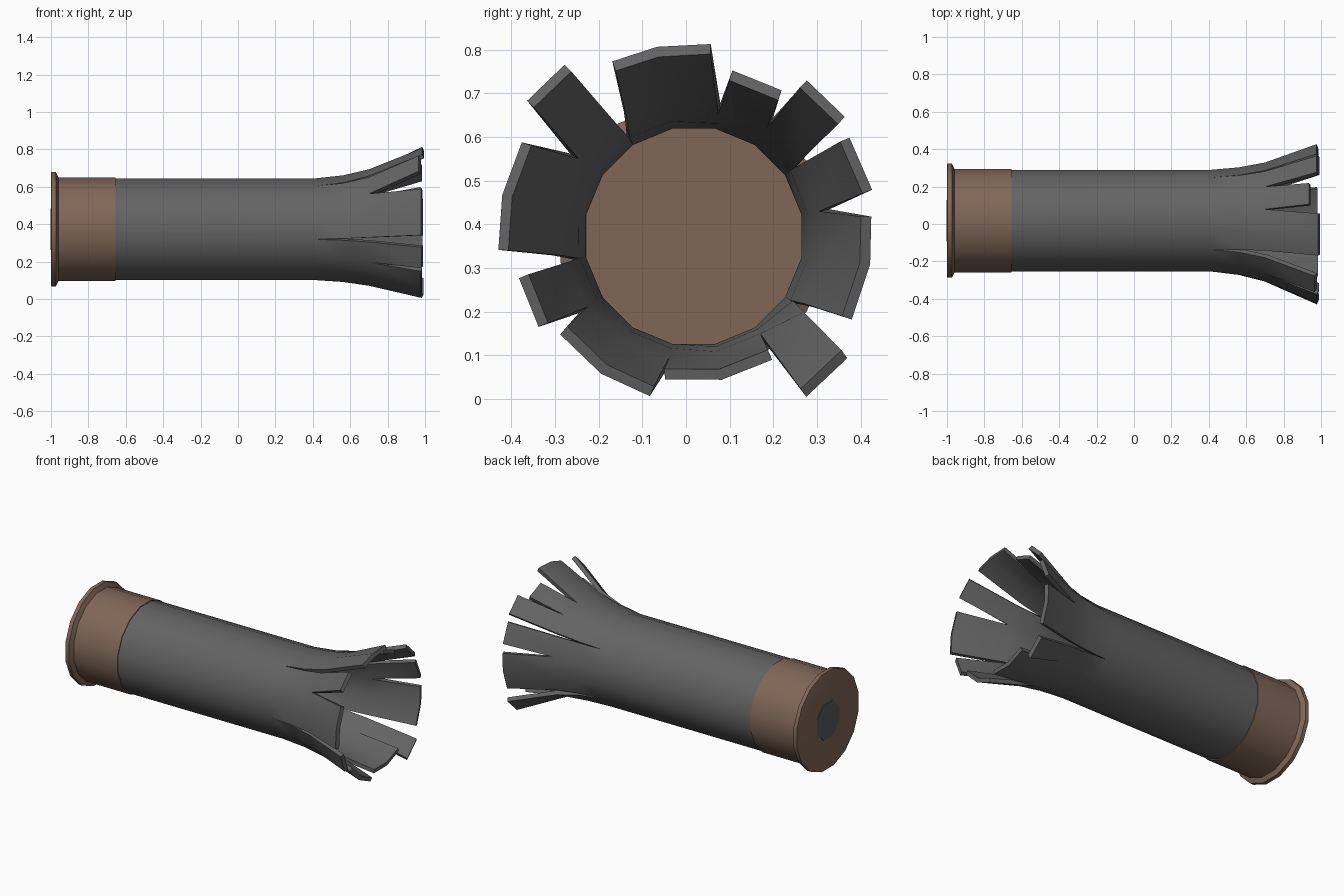
import bpy, bmesh, math
from math import sin, cos, radians

if "Cube" in bpy.data.objects:
    bpy.data.objects.remove(bpy.data.objects["Cube"])

CY, CZ, N = 0.018, 0.373, 16
STEP = 360 / N


def material(name, rgb):
    m = bpy.data.materials.new(name)
    m.diffuse_color = (*rgb, 1)
    m.use_nodes = True
    m.node_tree.nodes["Principled BSDF"].inputs["Base Color"].default_value = m.diffuse_color
    return m


GREY = material("grey plastic", (0.125, 0.125, 0.125))
BRASS = material("dull brass", (0.215, 0.135, 0.095))
DARK = material("dark steel", (0.10, 0.105, 0.11))


def point(x, r, deg):
    return (x, CY + r * cos(radians(deg)), CZ + r * sin(radians(deg)))


def finish(bm, name, mat, angle=35):
    bmesh.ops.recalc_face_normals(bm, faces=bm.faces)
    me = bpy.data.meshes.new(name)
    bm.to_mesh(me)
    bm.free()
    ob = bpy.data.objects.new(name, me)
    bpy.context.collection.objects.link(ob)
    me.materials.append(mat)
    bpy.ops.object.select_all(action='DESELECT')
    ob.select_set(True)
    bpy.context.view_layer.objects.active = ob
    bpy.ops.object.shade_smooth_by_angle(angle=radians(angle))
    return ob


def lathe(name, profile, mat, sides=N):
    """Closed turned part along x from (x, radius) pairs."""
    bm = bmesh.new()
    rings = [[bm.verts.new(point(x, r, (k + .5) * 360 / sides)) for k in range(sides)]
             for x, r in profile]
    for a, b in zip(rings, rings[1:]):
        for k in range(sides):
            j = (k + 1) % sides
            bm.faces.new((a[k], a[j], b[j], b[k]))
    bm.faces.new(rings[0])
    bm.faces.new(rings[-1])
    return finish(bm, name, mat)


# Brass head with rim, and primer plate in its base
lathe("brass_head", [(-1, .305), (-.998, .311), (-.974, .311), (-.96, .282), (-.655, .282),
                     (-.655, .27)], BRASS)
lathe("primer", [(-1.002, .12), (-.99, .12)], DARK, 8)

# Burst petals, counter-clockwise from the first split:
# (end angles of the columns, end radius, end x)
PETALS = [
    ((-27.8, -9.1, 6.3), .409, .978),
    ((14.6, 32.3), .422, .975),
    ((38.3, 54.1), .441, .975),
    ((59, 76.9), .390, .935),
    ((85, 101, 115), .442, .985),
    ((127, 140.9), .492, .965),
    ((151.4, 167.9, 184), .449, .978),
    ((193.5, 210.3), .412, .98),
    ((216.3, 236, 254.6), .380, .978),
    ((258.6, 281, 302.3), .335, .978),
    ((305, 321.5), .449, .982),
]
SLITS = (1.5, 5.5, 8.5, 14.5)   # deep splits, in sixteenths of a turn
R0, X0, X1, X2 = .277, .41, .56, .70

bm = bmesh.new()
cache = {}


def vert(key, x, r, deg):
    if key not in cache:
        cache[key] = bm.verts.new(point(x, r, deg))
    return cache[key]


col = -1.5
for p, (angles, r_end, x_end) in enumerate(PETALS):
    columns = []
    last = len(angles) - 1
    for i, end in enumerate(angles):
        c = (col + i) % N
        base = (col + i) * STEP
        split = i in (0, last) and c in SLITS
        tag = p if split else None
        grow = r_end - R0
        turn = (end - base) if split else 0
        columns.append([
            vert((0, c), -.97, R0, base),
            vert((1, c), X0, R0, base),
            vert((2, c, tag), X1, R0 + .10 * grow, base + .2 * turn),
            vert((3, c, tag), X2, R0 + .30 * grow, base + .5 * turn),
            vert((4, c, p), x_end, r_end, end)])
    for a, b in zip(columns, columns[1:]):
        for k in range(4):
            bm.faces.new((a[k], b[k], b[k + 1], a[k + 1]))
    col += last
# Closed bottom of the tube
bm.faces.new([cache[(0, (k + .5) % N)] for k in range(N)])
tube = finish(bm, "burst_tube", GREY)
# Make sure normals point away from the axis, then thicken inwards
f = tube.data.polygons[0]
if f.normal.y * (f.center.y - CY) + f.normal.z * (f.center.z - CZ) < 0:
    tube.data.flip_normals()
wall = tube.modifiers.new("wall", 'SOLIDIFY')
wall.thickness = .025
wall.offset = -1
wall.use_even_offset = True
bpy.ops.object.modifier_apply(modifier="wall")
bpy.ops.object.shade_smooth_by_angle(angle=radians(35))
